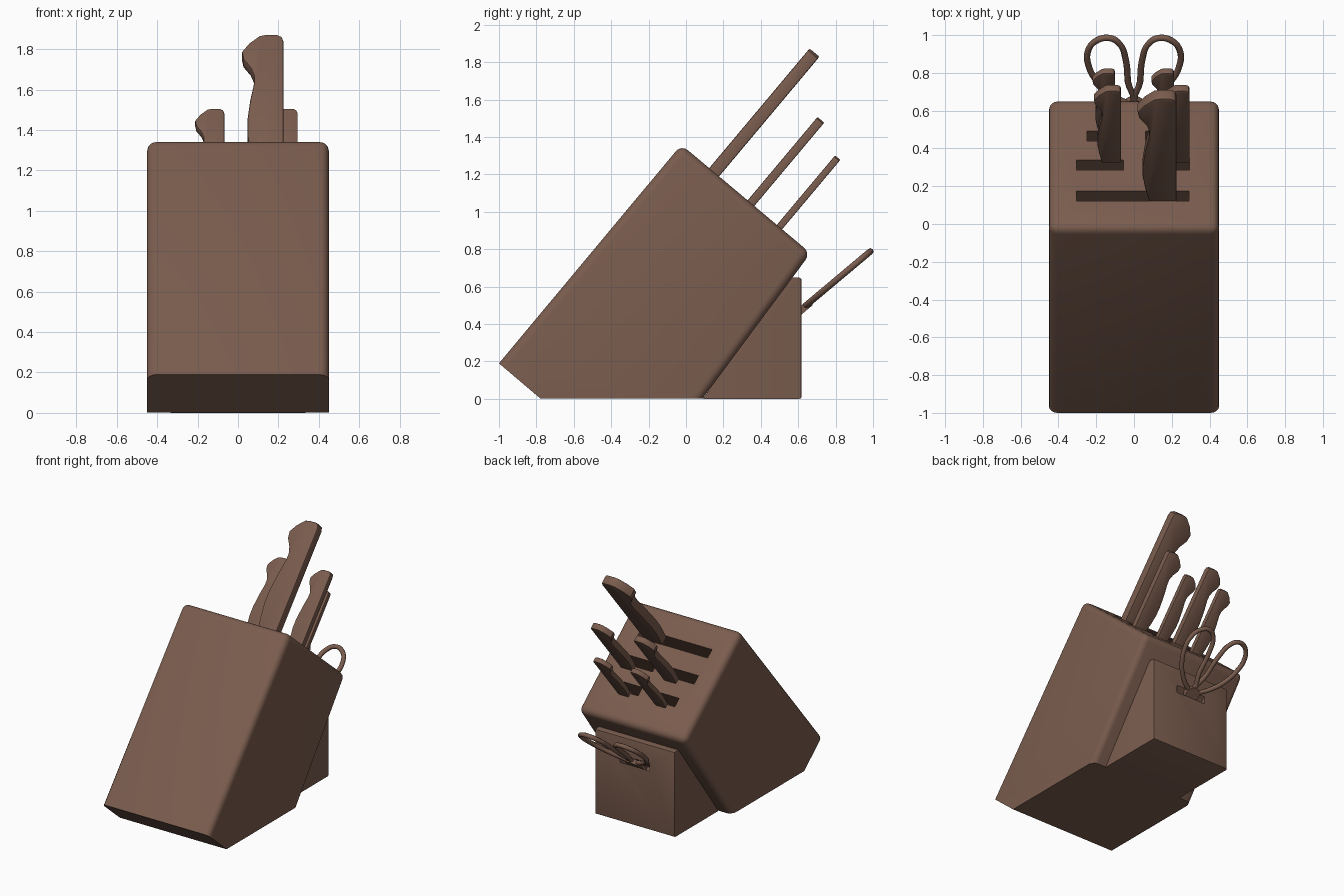
import bpy, bmesh, math
from mathutils import Matrix, Vector

cube = bpy.data.objects.get("Cube")
if cube:
    bpy.data.objects.remove(cube, do_unlink=True)

wood = bpy.data.materials.new("brown wood")
wood.use_nodes = True
brown = (0.195, 0.108, 0.076, 1)
wood.diffuse_color = brown
wood.node_tree.nodes["Principled BSDF"].inputs["Base Color"].default_value = brown

TILT = math.radians(40)
TOP = 1.025                                   # distance of the sloping top from the origin
TOP_FRAME = Matrix.Rotation(-TILT, 4, 'X')    # local x, down the slope, out of the slope
SCISSOR_FRAME = Matrix.Translation((0, 0.63, 0.49)) @ Matrix.Rotation(TILT, 4, 'X')


def finish(obj):
    bpy.ops.object.select_all(action='DESELECT')
    obj.select_set(True)
    bpy.context.view_layer.objects.active = obj
    bpy.ops.object.shade_smooth_by_angle(angle=math.radians(35))


def prism(name, points, direction, bevel=0.0, rule=None, segments=3, frame=Matrix()):
    """Extrude a closed outline and round the edges that pass the rule."""
    bm = bmesh.new()
    face = bm.faces.new([bm.verts.new(p) for p in points])
    out = bmesh.ops.extrude_face_region(bm, geom=[face])
    moved = [g for g in out["geom"] if isinstance(g, bmesh.types.BMVert)]
    bmesh.ops.translate(bm, verts=moved, vec=Vector(direction))
    bmesh.ops.recalc_face_normals(bm, faces=bm.faces)
    if bevel:
        edges = [e for e in bm.edges if rule is None or rule(e)]
        bmesh.ops.bevel(bm, geom=edges, offset=bevel, segments=segments,
                        profile=0.5, affect='EDGES', clamp_overlap=True)
    mesh = bpy.data.meshes.new(name)
    bm.to_mesh(mesh)
    bm.free()
    mesh.materials.append(wood)
    obj = bpy.data.objects.new(name, mesh)
    obj.matrix_world = frame
    bpy.context.collection.objects.link(obj)
    return obj


def box(name, x0, x1, y0, y1, z0, z1, frame):
    return prism(name, [(x0, y0, z0), (x1, y0, z0), (x1, y1, z0), (x0, y1, z0)],
                 (0, 0, z1 - z0), frame=frame)


def cut(target, cutter):
    cutter.hide_render = True
    mod = target.modifiers.new("slot", 'BOOLEAN')
    mod.operation = 'DIFFERENCE'
    mod.solver = 'EXACT'
    mod.object = cutter
    bpy.context.view_layer.update()
    bpy.context.view_layer.objects.active = target
    bpy.ops.object.modifier_apply(modifier=mod.name)
    bpy.data.objects.remove(cutter, do_unlink=True)


# Leaning block, rounded along its top and its long edges
outline = [(-1.0, 0.19), (-0.78, 0.003), (0.09, 0.003), (0.666, 0.779), (-0.025, 1.359)]
block = prism("knife_block", [(-0.45, y, z) for y, z in outline], (0.9, 0, 0), 0.045,
              lambda e: max(v.co.z for v in e.verts) > 0.7
              and not (abs(e.verts[0].co.x - e.verts[1].co.x) > 0.1 and e.verts[0].co.z < 0.3), 4)

# Knife slots in the sloping top: x range and front edge along the slope
slots = [(-0.305, 0.29, -0.7), (-0.305, -0.055, -0.487), (0.045, 0.293, -0.487),
         (-0.25, -0.09, -0.287), (0.06, 0.22, -0.287)]
for x0, x1, u in slots:
    cut(block, box("slot_cutter", x0, x1, u, u + 0.069, TOP - 0.3, TOP + 0.1, TOP_FRAME))
finish(block)

# Rear support wedge with a scissors slot
wedge_outline = [(0.09, 0), (0.618, 0), (0.618, 0.648), (0.55, 0.648)]
wedge = prism("rear_support", [(-0.335, y, z) for y, z in wedge_outline], (0.67, 0, 0), 0.012,
              lambda e: min(v.co.y for v in e.verts) > 0.6, 2)
cut(wedge, box("scissors_slot_cutter", -0.125, 0.125, -0.14, 0.1, -0.022, 0.022, SCISSOR_FRAME))
finish(wedge)

# Knife handles: one hooked outline, measured from the straight edge and the base
handle_outline = [(0, 0), (-0.145, 0), (-0.165, 0.1), (-0.179, 0.2), (-0.179, 0.29),
                  (-0.165, 0.42), (-0.146, 0.53), (-0.145, 0.58), (-0.162, 0.63),
                  (-0.198, 0.685), (-0.206, 0.735), (-0.17, 0.79), (-0.118, 0.838),
                  (-0.09, 0.845), (-0.032, 0.845), (-0.008, 0.832), (0, 0.805)]
knives = [("large_knife_handle", 0.225, -0.698, 1.0, 0.069),
          ("right_medium_knife_handle", -0.068, -0.43, 0.7, 0.047),
          ("left_medium_knife_handle", 0.295, -0.43, 0.7, 0.047),
          ("right_small_knife_handle", -0.1, -0.226, 0.585, 0.037),
          ("left_small_knife_handle", 0.212, -0.226, 0.585, 0.037)]
for name, x, u, size, thick in knives:
    points = [(x + a * size, u, TOP - 0.01 + b * size) for a, b in handle_outline]
    handle = prism(name, points, (0, thick, 0), 0.008 * size,
                   lambda e: abs(e.verts[0].co.y - e.verts[1].co.y) < 0.001, 2, TOP_FRAME)
    finish(handle)

# Scissors: two mirrored finger loops
loop = [(0.02, 0.01), (0.032, 0.16), (0.045, 0.32), (0.075, 0.42), (0.13, 0.463),
        (0.205, 0.44), (0.245, 0.365), (0.24, 0.27), (0.2, 0.17), (0.13, 0.08), (0.05, 0.02)]
for name, side in (("left_scissor_loop", 1), ("right_scissor_loop", -1)):
    curve = bpy.data.curves.new(name, 'CURVE')
    curve.dimensions = '3D'
    curve.bevel_depth = 0.017
    curve.bevel_resolution = 2
    curve.resolution_u = 5
    spline = curve.splines.new('BEZIER')
    spline.bezier_points.add(len(loop) - 1)
    for point, (x, s) in zip(spline.bezier_points, loop):
        point.co = (side * x, s, 0)
        point.handle_left_type = point.handle_right_type = 'AUTO'
    spline.use_cyclic_u = True
    curve.materials.append(wood)
    obj = bpy.data.objects.new(name, curve)
    obj.matrix_world = SCISSOR_FRAME
    bpy.context.collection.objects.link(obj)

# Scissors pivot and the blade running into the slot
ring = [math.tau * i / 20 for i in range(20)]
pivot = prism("scissor_pivot", [(0.055 * math.cos(a), 0.055 * math.sin(a) - 0.01, -0.022)
                                for a in ring], (0, 0, 0.036), frame=SCISSOR_FRAME)
finish(pivot)
blade = box("scissor_blade", -0.04, 0.04, -0.13, 0.0, -0.012, 0.012, SCISSOR_FRAME)
